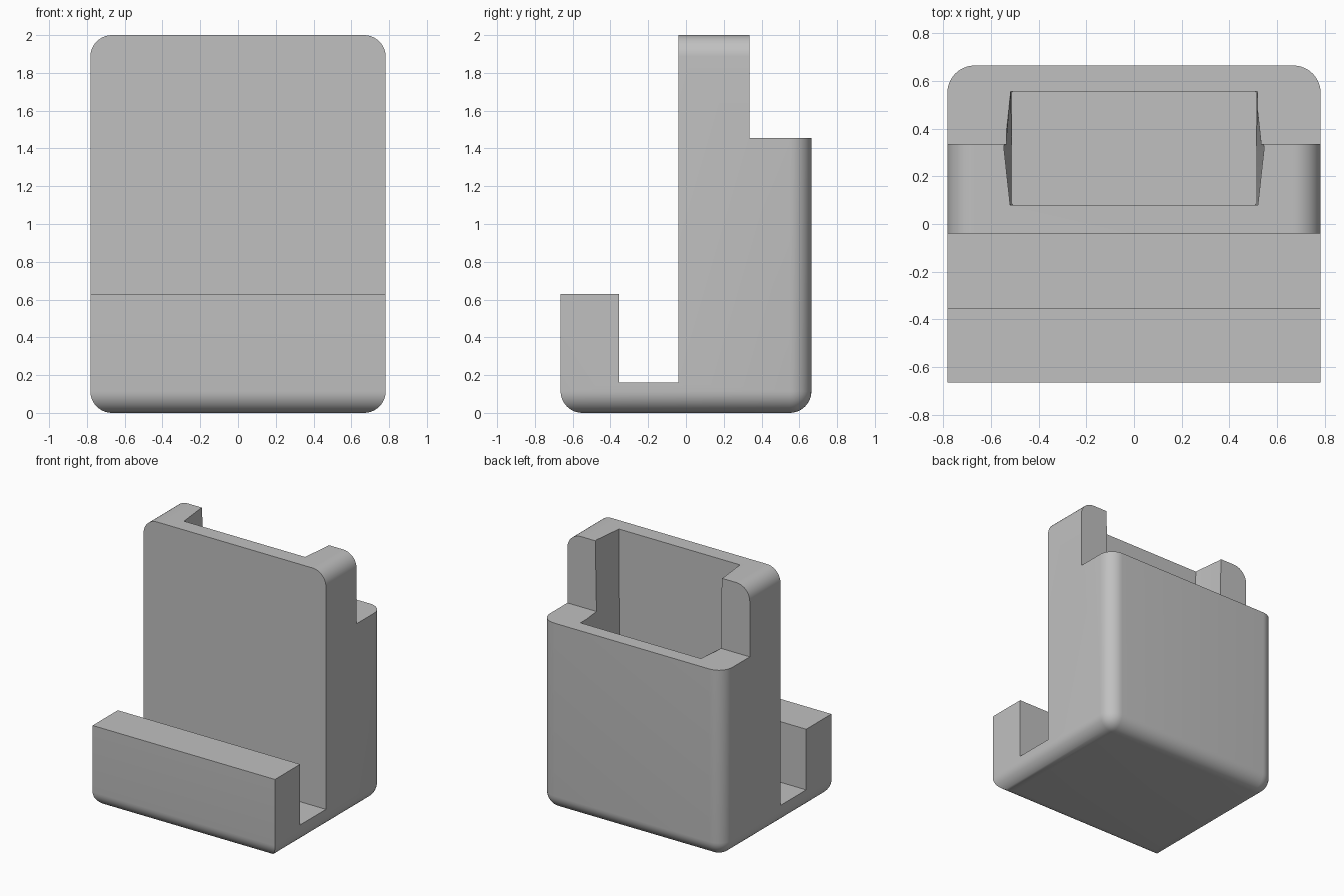
import bpy
import bmesh
import math

W, D, H, R = 0.782, 0.664, 2.0, 0.115   # half width, half depth, height, rounding

cube = bpy.data.objects.get("Cube")
if cube:
    bpy.data.objects.remove(cube, do_unlink=True)

grey = bpy.data.materials.new("plain grey")
grey.use_nodes = True
grey.diffuse_color = (0.53, 0.53, 0.53, 1)
bsdf = next(n for n in grey.node_tree.nodes if n.type == 'BSDF_PRINCIPLED')
bsdf.inputs["Base Color"].default_value = grey.diffuse_color


def add_object(name, bm):
    bmesh.ops.recalc_face_normals(bm, faces=bm.faces)
    mesh = bpy.data.meshes.new(name)
    bm.to_mesh(mesh)
    bm.free()
    mesh.materials.append(grey)
    obj = bpy.data.objects.new(name, mesh)
    bpy.context.collection.objects.link(obj)
    return obj


def loft(name, lower, upper, z0, z1):
    """Solid between two outlines with the same number of points."""
    bm = bmesh.new()
    a = [bm.verts.new((x, y, z0)) for x, y in lower]
    b = [bm.verts.new((x, y, z1)) for x, y in upper]
    bm.faces.new(a[::-1])
    bm.faces.new(b)
    for i in range(len(a)):
        j = (i + 1) % len(a)
        bm.faces.new((a[i], a[j], b[j], b[i]))
    return add_object(name, bm)


def block(name, y0, y1, z0):
    outline = [(-1, y0), (1, y0), (1, y1), (-1, y1)]
    return loft(name, outline, outline, z0, H + 0.2)


# Body: block rounded along the bottom, the back corners and the top sides
bm = bmesh.new()
bmesh.ops.create_cube(bm, size=1)
for v in bm.verts:
    v.co = (v.co.x * 2 * W, v.co.y * 2 * D, (v.co.z + 0.5) * H)


def is_rounded(edge):
    a, b = (v.co for v in edge.verts)
    mid = (a + b) / 2
    bottom = mid.z < 0.01
    back_corner = mid.y > D - 0.01 and abs(a.z - b.z) > 1
    top_side = mid.z > H - 0.01 and abs(mid.x) > W - 0.01
    return bottom or back_corner or top_side


bmesh.ops.bevel(bm, geom=[e for e in bm.edges if is_rounded(e)], offset=R,
                segments=10, profile=0.5, affect='EDGES')
body = add_object("stand_body", bm)

# Pocket outline: straight floor, side walls flaring to a shallow point
y0, y1 = 0.08, 0.555
ym = (y0 + y1) / 2


def outline(corner, middle):
    return [(-corner, y0), (corner, y0), (middle, ym),
            (corner, y1), (-corner, y1), (-middle, ym)]


top = H + 0.01
cutters = [
    block("lip_cutter", -1, -0.353, 0.63),
    block("slot_cutter", -0.355, -0.04, 0.16),
    block("back_step_cutter", 0.336, 1, 1.455),
    loft("pocket_cutter", outline(0.51, 0.511), outline(0.519, 0.545), 0.16, top),
]

# Carve the body
for cutter in cutters:
    cutter.hide_render = True
    mod = body.modifiers.new(cutter.name, 'BOOLEAN')
    mod.operation = 'DIFFERENCE'
    mod.solver = 'EXACT'
    mod.object = cutter
bpy.context.view_layer.update()
carved = bpy.data.meshes.new_from_object(
    body.evaluated_get(bpy.context.evaluated_depsgraph_get()))
body.modifiers.clear()
body.data = carved
for cutter in cutters:
    bpy.data.objects.remove(cutter, do_unlink=True)

# Smooth rounding with crisp cut edges
for obj in bpy.context.selected_objects:
    obj.select_set(False)
body.select_set(True)
bpy.context.view_layer.objects.active = body
bpy.ops.object.shade_smooth_by_angle(angle=math.radians(30))
